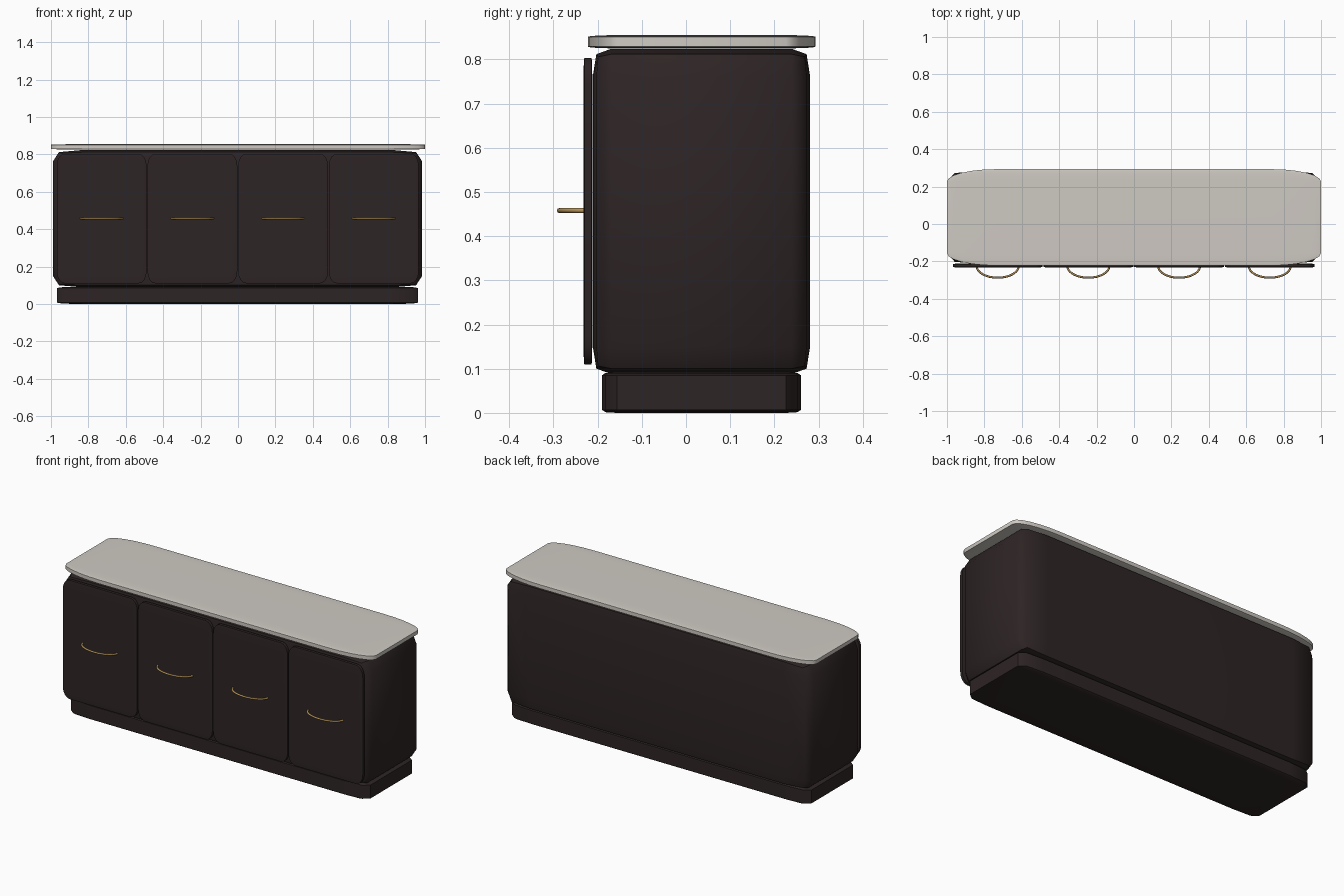
import bpy
import bmesh
import math
from mathutils import Matrix

if "Cube" in bpy.data.objects:
    bpy.data.objects.remove(bpy.data.objects["Cube"], do_unlink=True)


def make_material(name, color):
    mat = bpy.data.materials.new(name)
    mat.use_nodes = True
    mat.diffuse_color = (*color, 1)
    mat.node_tree.nodes["Principled BSDF"].inputs["Base Color"].default_value = (*color, 1)
    return mat


dark_wood = make_material("dark wood", (0.027, 0.018, 0.018))
pale_stone = make_material("pale stone", (0.62, 0.585, 0.54))
brass = make_material("brass", (0.45, 0.29, 0.10))


def finish(obj, mat):
    obj.data.materials.append(mat)
    bpy.ops.object.select_all(action="DESELECT")
    obj.select_set(True)
    bpy.context.view_layer.objects.active = obj
    bpy.ops.object.shade_smooth_by_angle(angle=math.radians(50))


def rounded_box(name, low, high, mat, bevel, segments, profile=0.5):
    """Bevelled unit cube stretched to its limits, so rounding follows each side's length."""
    bm = bmesh.new()
    bmesh.ops.create_cube(bm, size=1)
    bmesh.ops.bevel(bm, geom=bm.edges[:], offset=bevel, offset_type="OFFSET",
                    segments=segments, profile=profile, affect="EDGES")
    size = [b - a for a, b in zip(low, high)]
    centre = [(a + b) / 2 for a, b in zip(low, high)]
    bm.transform(Matrix.Translation(centre) @ Matrix.Diagonal((*size, 1)))
    mesh = bpy.data.meshes.new(name)
    bm.to_mesh(mesh)
    bm.free()
    obj = bpy.data.objects.new(name, mesh)
    bpy.context.collection.objects.link(obj)
    finish(obj, mat)


def bow_handle(name, x, y, z, half_width, depth, radius):
    """Half-elliptical tube bowing out of the door."""
    curve = bpy.data.curves.new(name, "CURVE")
    curve.dimensions = "3D"
    curve.bevel_depth = radius
    curve.bevel_resolution = 2
    curve.use_fill_caps = True
    steps = 24
    spline = curve.splines.new("POLY")
    spline.points.add(steps)
    for i, point in enumerate(spline.points):
        a = math.pi * i / steps
        point.co = (x + half_width * math.cos(a), y - depth * math.sin(a), z, 1)
    temp = bpy.data.objects.new(name + " path", curve)
    bpy.context.collection.objects.link(temp)
    bpy.context.view_layer.update()
    mesh = bpy.data.meshes.new_from_object(temp.evaluated_get(bpy.context.evaluated_depsgraph_get()))
    bpy.data.objects.remove(temp, do_unlink=True)
    mesh.materials.clear()
    obj = bpy.data.objects.new(name, mesh)
    bpy.context.collection.objects.link(obj)
    finish(obj, brass)


# Plinth, cabinet body and worktop
rounded_box("plinth", (-0.968, -0.19, 0), (0.963, 0.26, 0.092), dark_wood, 0.075, 2, 0.6)
rounded_box("cabinet_body", (-0.99, -0.211, 0.088), (0.985, 0.281, 0.824), dark_wood, 0.085, 2, 0.65)
rounded_box("worktop", (-1, -0.222, 0.825), (1, 0.293, 0.855), pale_stone, 0.13, 6)

# Four doors, each with a bow handle
for i in range(4):
    x = -0.729 + 0.485 * i
    rounded_box(f"door_{i + 1}", (x - 0.24, -0.232, 0.11), (x + 0.24, -0.212, 0.803),
                dark_wood, 0.09, 4)
    bow_handle(f"handle_{i + 1}", x, -0.225, 0.458, 0.112, 0.062, 0.0055)
